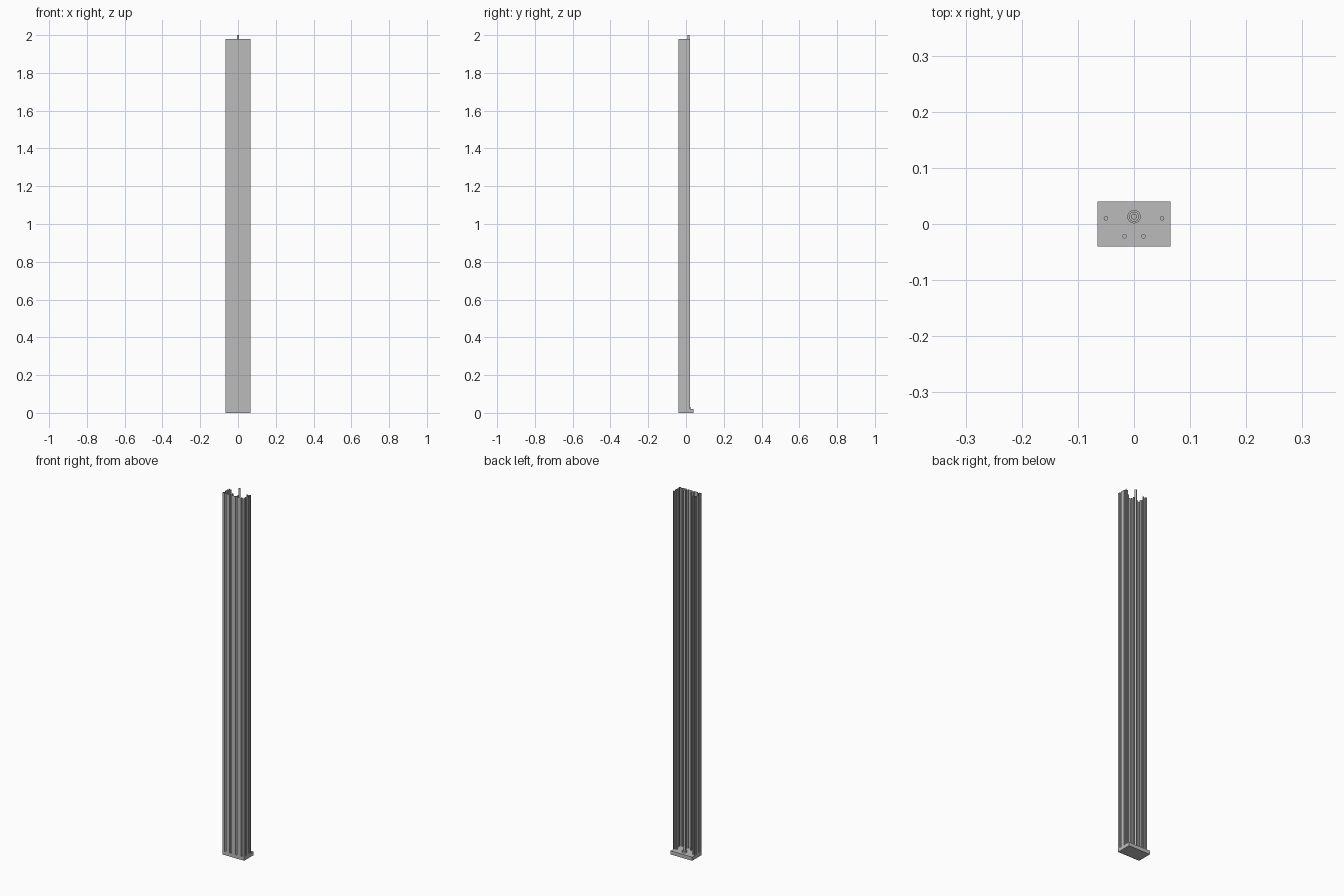
import bpy
import bmesh
from math import cos, sin, tau

cube = bpy.data.objects.get("Cube")
if cube:
    bpy.data.objects.remove(cube, do_unlink=True)

grey = bpy.data.materials.new("plain_grey")
grey.use_nodes = True
COLOUR = (0.5, 0.5, 0.5, 1)
grey.diffuse_color = COLOUR
grey.node_tree.nodes["Principled BSDF"].inputs["Base Color"].default_value = COLOUR

BASE_TOP, TOP = 0.02, 1.98


def add_object(name, bm):
    mesh = bpy.data.meshes.new(name)
    bm.to_mesh(mesh)
    bm.free()
    mesh.materials.append(grey)
    obj = bpy.data.objects.new(name, mesh)
    bpy.context.collection.objects.link(obj)
    return obj


def tube(name, x, y, radius, z0, z1, sides=10, hole=0):
    """Upright rod, or a ring when a hole radius is given."""
    bm = bmesh.new()

    def loop(r, z):
        return [bm.verts.new((x + r * cos(tau * i / sides),
                              y + r * sin(tau * i / sides), z)) for i in range(sides)]

    loops = [loop(radius, z0), loop(radius, z1)]
    if hole:
        loops += [loop(hole, z1), loop(hole, z0)]
    else:
        bm.faces.new(loops[1])
        bm.faces.new(loops[0][::-1])
    for a, b in zip(loops, loops[1:]):
        for i in range(sides):
            j = (i + 1) % sides
            bm.faces.new((a[i], a[j], b[j], b[i]))
    return add_object(name, bm)


# Rectangular foot
bm = bmesh.new()
bmesh.ops.create_cube(bm, size=1)
bmesh.ops.scale(bm, vec=(0.13, 0.08, BASE_TOP), verts=bm.verts)
bmesh.ops.translate(bm, vec=(0, 0, BASE_TOP / 2), verts=bm.verts)
add_object("base_plate", bm)

# Thin three-sided shell, open at the back, with upright grooves
HALF, FRONT, BACK = 0.065, -0.04, 0.02
GROOVE, DEPTH = 0.005, 0.006
FRONT_GROOVES = (-0.05, -0.017, 0.017, 0.05)
SIDE_GROOVES = (-0.024, 0.008)


def grooved(centres):
    """Distance along a wall and depth into it, for each groove corner."""
    for c in centres:
        yield from ((c - GROOVE, 0), (c - GROOVE, DEPTH),
                    (c + GROOVE, DEPTH), (c + GROOVE, 0))


side = [(HALF - d, y) for y, d in grooved(SIDE_GROOVES)] + [(HALF, BACK)]
profile = [(-x, y) for x, y in reversed(side)] + [(-HALF, FRONT)]
profile += [(x, FRONT + d) for x, d in grooved(FRONT_GROOVES)]
profile += [(HALF, FRONT)] + side

bm = bmesh.new()
lower = [bm.verts.new((x, y, BASE_TOP)) for x, y in profile]
upper = [bm.verts.new((x, y, TOP)) for x, y in profile]
for i in range(len(profile) - 1):
    bm.faces.new((lower[i], lower[i + 1], upper[i + 1], upper[i]))
add_object("grooved_shell", bm)

# Inner rods, in mirrored pairs
for label, x, y in (("outer", 0.05, 0.01), ("inner", 0.017, -0.022)):
    for hand, sign in (("left", 1), ("right", -1)):
        tube(f"{label}_rod_{hand}", sign * x, y, 0.004, BASE_TOP, TOP)

# Central pole standing in a collar
tube("centre_pole", 0, 0.013, 0.005, BASE_TOP, 2.0, sides=12)
tube("pole_collar", 0, 0.013, 0.012, BASE_TOP, 0.03, sides=16, hole=0.008)
